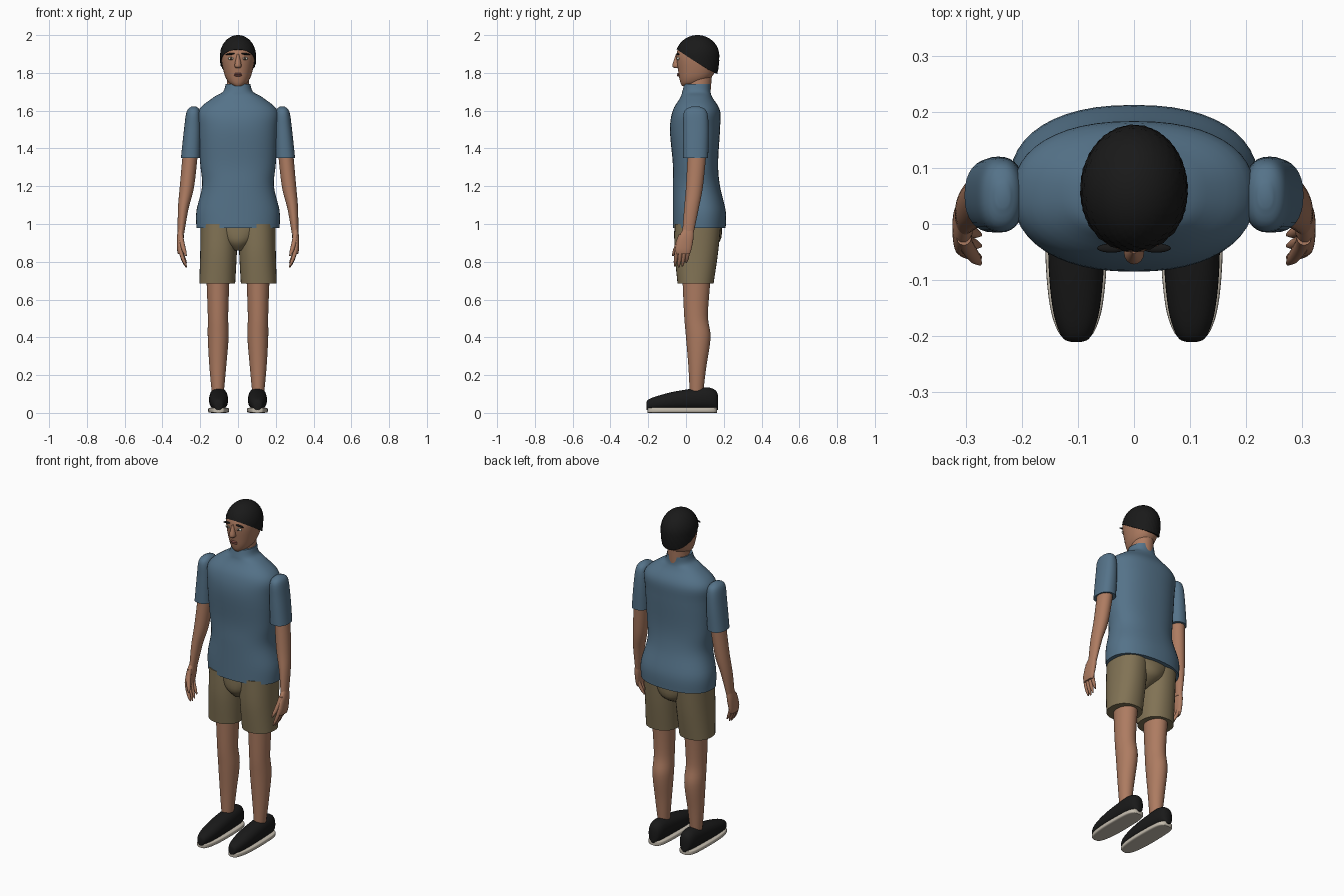
import bpy, bmesh
from math import sin, cos, pi, radians, copysign, sqrt
from mathutils import Vector

cube = bpy.data.objects.get("Cube")
if cube:
    bpy.data.objects.remove(cube, do_unlink=True)


def material(name, red, green, blue):
    mat = bpy.data.materials.new(name)
    mat.use_nodes = True
    mat.diffuse_color = (red, green, blue, 1)
    shader = mat.node_tree.nodes["Principled BSDF"]
    shader.inputs["Base Color"].default_value = (red, green, blue, 1)
    return mat


SKIN = material("skin", red=.42, green=.2, blue=.12)
SHIRT = material("shirt_blue", red=.09, green=.17, blue=.25)
KHAKI = material("shorts_khaki", red=.22, green=.17, blue=.09)
BLACK = material("hair_and_shoe_black", red=.01, green=.01, blue=.01)
SOLE = material("sole_cream", red=.55, green=.5, blue=.42)
WHITE = material("eye_white", red=.7, green=.7, blue=.6)
IRIS = material("iris_brown", red=.05, green=.03, blue=.02)
LIPS = material("lips", red=.3, green=.1, blue=.08)


def finish(name, bm, mat):
    """Turn a bmesh into a smooth-shaded object whose hard edges stay sharp."""
    bmesh.ops.recalc_face_normals(bm, faces=bm.faces[:])
    mesh = bpy.data.meshes.new(name)
    bm.to_mesh(mesh)
    bm.free()
    mesh.materials.append(mat)
    mesh.shade_smooth()
    mesh.set_sharp_from_angle(angle=radians(50))
    obj = bpy.data.objects.new(name, mesh)
    bpy.context.collection.objects.link(obj)
    return obj


def bridge(name, rings, mat):
    """Join closed rings of points and cap both ends."""
    bm = bmesh.new()
    loops = [[bm.verts.new(point) for point in ring] for ring in rings]
    count = len(loops[0])
    for low, high in zip(loops, loops[1:]):
        for i in range(count):
            j = (i + 1) % count
            bm.faces.new((low[i], low[j], high[j], high[i]))
    bm.faces.new(loops[0])
    bm.faces.new(loops[-1])
    return finish(name, bm, mat)


def smooth_path(rows, steps=5):
    """Catmull-Rom curve through a list of vectors."""
    path = []
    last = len(rows) - 1
    for i in range(last):
        before, start = rows[max(i - 1, 0)], rows[i]
        end, after = rows[i + 1], rows[min(i + 2, last)]
        lead, trail = (end - before) / 2, (after - start) / 2
        for k in range(steps):
            t = k / steps
            ease = t * t * (3 - 2 * t)
            path.append(start.lerp(end, ease) + lead * t * (1 - t) ** 2
                        - trail * t * t * (1 - t))
    return path + [rows[last]]


def ring(z, half, front, back, x=0):
    """Horizontal section: half width around x, and its front and back y."""
    return Vector((z, x, half, (front + back) / 2, (back - front) / 2))


def slice_y(y, half, bottom, top, x):
    """Upright section across the foot."""
    return Vector((y, x, half, (bottom + top) / 2, (top - bottom) / 2))


def loft(name, mat, sections, side=1, power=2, along_y=False, sides=32):
    """Smooth skin through superelliptic sections; side mirrors it in x."""
    rings = []
    for along, x, half_x, mid, half_mid in smooth_path(sections):
        points = []
        for i in range(sides):
            c, s = cos(2 * pi * i / sides), sin(2 * pi * i / sides)
            a = side * (x + half_x * copysign(abs(c) ** (2 / power), c))
            b = mid + half_mid * copysign(abs(s) ** (2 / power), s)
            points.append((a, along, b) if along_y else (a, b, along))
        rings.append(points)
    return bridge(name, rings, mat)


def ball(name, mat, centre, size, tilt=0):
    bm = bmesh.new()
    bmesh.ops.create_uvsphere(bm, u_segments=20, v_segments=12, radius=1)
    obj = finish(name, bm, mat)
    obj.location, obj.scale, obj.rotation_euler = centre, size, (0, tilt, 0)


def digit(name, start, end, radius, side):
    """Finger that curls from start to end and rounds off at the tip."""
    sections = []
    for k in range(6):
        t = k / 5
        point = start.lerp(end, t)
        x = start.x + (end.x - start.x) * t ** 1.5
        r = radius * sqrt(1 - .9 * t ** 4)
        sections.append(ring(point.z, r, point.y - r, point.y + r, x))
    loft(name, SKIN, sections, side, sides=12)


# Shirt body: hem, waist, chest, shoulders and collar
loft("shirt_body", SHIRT, [
    ring(z=.98, half=.22, front=-.07, back=.21),
    ring(z=1.07, half=.22, front=-.07, back=.21),
    ring(z=1.2, half=.19, front=-.07, back=.18),
    ring(z=1.32, half=.2, front=-.07, back=.17),
    ring(z=1.5, half=.21, front=-.085, back=.18),
    ring(z=1.6, half=.21, front=-.07, back=.18),
    ring(z=1.67, half=.13, front=-.03, back=.14),
    ring(z=1.7, half=.08, front=-.02, back=.13),
    ring(z=1.74, half=.065, front=-.01, back=.13)], power=2.3, sides=48)

# Shorts seat joining the two legs
loft("shorts_seat", KHAKI, [
    ring(z=.86, half=.03, front=-.02, back=.1),
    ring(z=.91, half=.1, front=-.06, back=.18),
    ring(z=1, half=.19, front=-.06, back=.19)])

# Neck, head and face
loft("neck", SKIN, [
    ring(z=1.7, half=.06, front=0, back=.13),
    ring(z=1.82, half=.055, front=.01, back=.14)])
loft("head", SKIN, [
    ring(z=1.73, half=.02, front=-.02, back=.04),
    ring(z=1.75, half=.05, front=-.03, back=.1),
    ring(z=1.8, half=.074, front=-.04, back=.15),
    ring(z=1.9, half=.09, front=-.05, back=.17),
    ring(z=1.96, half=.065, front=-.02, back=.13),
    ring(z=1.98, half=.02, front=.03, back=.08)], power=2.15, sides=40)
loft("nose", SKIN, [
    ring(z=1.825, half=.01, front=-.06, back=-.03),
    ring(z=1.84, half=.018, front=-.072, back=-.03),
    ring(z=1.9, half=.006, front=-.053, back=-.03)], sides=16)
for name, z in (("upper_lip", 1.795), ("lower_lip", 1.786)):
    ball(name, LIPS, centre=(0, -.04, z), size=(.022, .008, .005))
for side, tag in ((1, "left_"), (-1, "right_")):
    ball(tag + "eye", WHITE, centre=(side * .036, -.041, 1.876), size=(.016, .008, .008))
    ball(tag + "iris", IRIS, centre=(side * .036, -.047, 1.876), size=(.007, .003, .007))
    ball(tag + "eyebrow", BLACK, centre=(side * .04, -.043, 1.9),
         size=(.026, .008, .005), tilt=side * .12)

# Cropped hair: a rippled dome hanging down to a hairline lower at the back
COLUMNS, ROWS, MIDDLE, HEIGHT = 96, 28, 1.89, .11
hair_rings = []
for row in range(ROWS):
    up = row / (ROWS - 1)
    points = []
    for column in range(COLUMNS):
        turn = 2 * pi * column / COLUMNS
        hairline = 1.86 + .065 * cos(turn) - .015 * sin(turn / 2) ** 2 * sin(turn) ** 2
        low = (hairline - MIDDLE) / HEIGHT
        rise = low + (.999 - low) * sin(up * pi / 2)
        fall = rise if rise > 0 else rise / 2
        ripple = 1 + .012 * sin(turn * 24 + row * pi / 2) * (1 - up)
        reach = sqrt(1 - fall * fall) * (ripple + .006 * cos(row * pi))
        points.append((.095 * reach * sin(turn), .061 - .115 * reach * cos(turn),
                       MIDDLE + HEIGHT * rise))
    hair_rings.append(points)
bridge("hair", hair_rings, BLACK)

# Foot outline shared by shoe and sole: y, half width, shoe top
FOOT = [(-.21, .01, .05), (-.2, .026, .07), (-.15, .042, .09), (-.05, .05, .115),
        (.1, .047, .135), (.155, .035, .12), (.17, .014, .09)]

# Limbs, mirrored across the body
for side, tag in ((1, "left_"), (-1, "right_")):
    loft(tag + "sleeve", SHIRT, [
        ring(z=1.35, x=.25, half=.052, front=-.015, back=.117),
        ring(z=1.5, x=.24, half=.046, front=-.015, back=.12),
        ring(z=1.595, x=.236, half=.036, front=-.01, back=.11),
        ring(z=1.622, x=.234, half=.012, front=.03, back=.07)], side, power=2.3)
    loft(tag + "arm", SKIN, [
        ring(z=.95, x=.302, half=.017, front=-.02, back=.04),
        ring(z=1.08, x=.29, half=.028, front=-.01, back=.067),
        ring(z=1.2, x=.27, half=.038, front=0, back=.09),
        ring(z=1.4, x=.25, half=.04, front=.01, back=.11)], side)
    loft(tag + "palm", SKIN, [
        ring(z=.98, x=.303, half=.013, front=-.01, back=.04),
        ring(z=.93, x=.305, half=.018, front=-.04, back=.04),
        ring(z=.87, x=.308, half=.015, front=-.056, back=.03),
        ring(z=.84, x=.308, half=.01, front=-.05, back=.02)], side, power=2.4)
    for i, finger in enumerate(("index", "middle", "ring", "little")):
        y = -.045 + .02 * i
        tip = .77 + .006 * (i - 1) ** 2
        digit(tag + finger + "_finger", Vector((.307, y, .88)),
              Vector((.274, y - .014, tip)), .011, side)
    digit(tag + "thumb", Vector((.303, -.025, .945)),
          Vector((.275, -.07, .83)), .013, side)
    loft(tag + "shorts_leg", KHAKI, [
        ring(z=.685, x=.11, half=.095, front=-.045, back=.146),
        ring(z=.85, x=.103, half=.097, front=-.06, back=.17),
        ring(z=1, x=.1, half=.098, front=-.06, back=.185)], side, power=2.2)
    loft(tag + "leg", SKIN, [
        ring(z=.1, x=.107, half=.031, front=.02, back=.09),
        ring(z=.24, x=.107, half=.044, front=.013, back=.107),
        ring(z=.4, x=.105, half=.055, front=0, back=.13),
        ring(z=.52, x=.106, half=.054, front=-.01, back=.116),
        ring(z=.74, x=.106, half=.062, front=-.02, back=.133)], side)
    loft(tag + "shoe", BLACK, [
        slice_y(y, half, bottom=.016 + .1 * (.05 - half) ** 2, top=top, x=.103)
        for y, half, top in FOOT], side, power=2.3, along_y=True)
    loft(tag + "sole", SOLE, [
        slice_y(y * .97, half + .005, bottom=0, top=.028, x=.103)
        for y, half, top in FOOT], side, power=5, along_y=True)
